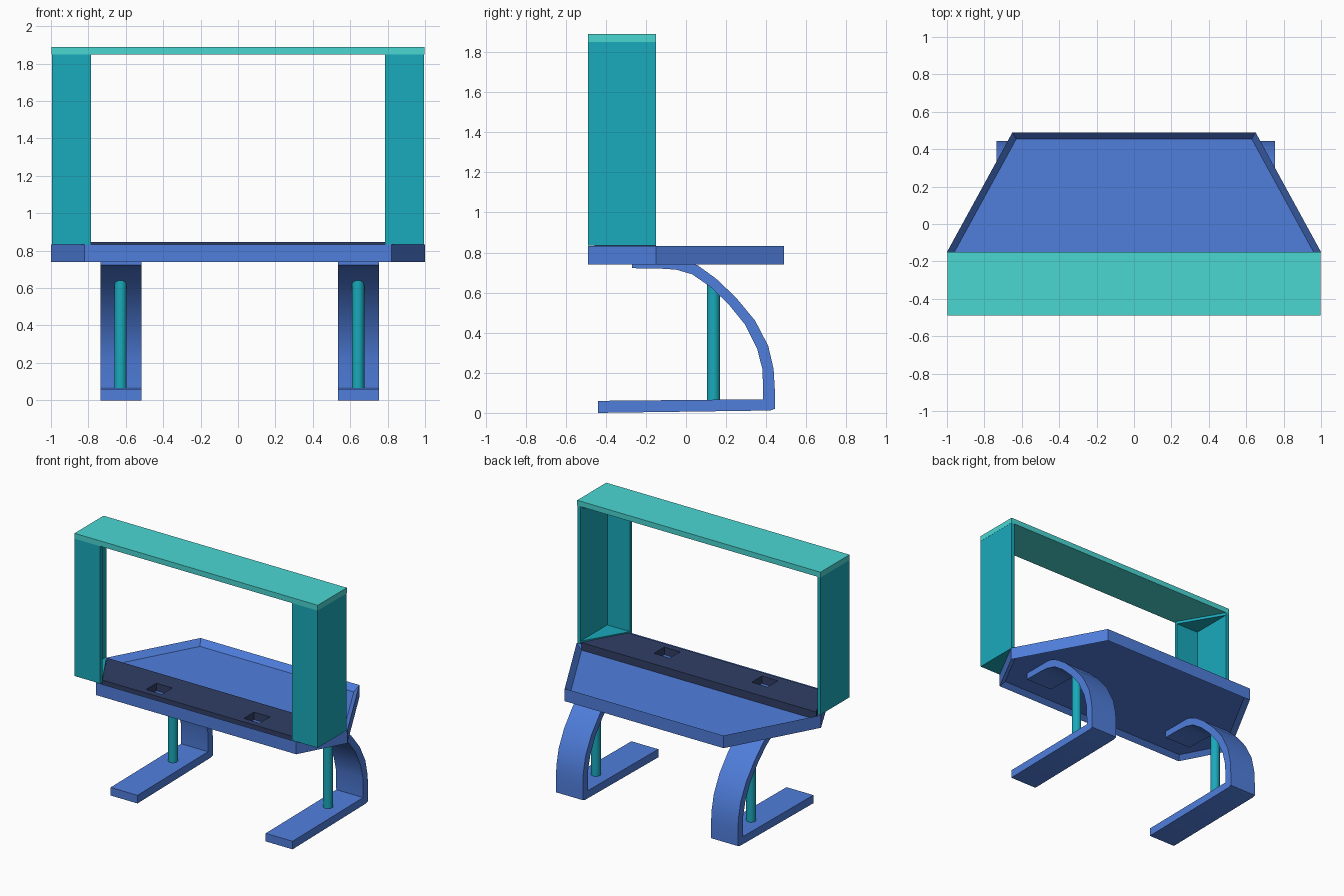
import bpy, bmesh
from mathutils import Vector

if "Cube" in bpy.data.objects:
    bpy.data.objects.remove(bpy.data.objects["Cube"])


def material(name, color):
    m = bpy.data.materials.new(name)
    m.diffuse_color = (*color, 1)
    m.use_nodes = True
    m.node_tree.nodes["Principled BSDF"].inputs["Base Color"].default_value = m.diffuse_color
    return m


BLUE = material("blue", (0.08, 0.21, 0.72))
TEAL = material("teal", (0.01, 0.40, 0.50))
AQUA = material("aqua", (0.07, 0.68, 0.65))
NAVY = material("navy", (0.03, 0.05, 0.13))


def add_prism(bm, points, offset):
    """Extrude a closed 3D polygon along an offset."""
    face = bm.faces.new([bm.verts.new(p) for p in points])
    new = bmesh.ops.extrude_face_region(bm, geom=[face], use_keep_orig=True)
    bmesh.ops.translate(bm, vec=Vector(offset),
                        verts=[g for g in new["geom"] if isinstance(g, bmesh.types.BMVert)])
    bmesh.ops.recalc_face_normals(bm, faces=bm.faces)


def finish(bm, name, mat, smooth=False):
    bmesh.ops.recalc_face_normals(bm, faces=bm.faces)
    mesh = bpy.data.meshes.new(name)
    bm.to_mesh(mesh)
    bm.free()
    obj = bpy.data.objects.new(name, mesh)
    bpy.context.collection.objects.link(obj)
    mesh.materials.append(mat)
    if smooth:
        bpy.ops.object.select_all(action='DESELECT')
        obj.select_set(True)
        bpy.context.view_layer.objects.active = obj
        bpy.ops.object.shade_smooth_by_angle()
    return obj


def plan(points, z):
    return [(x, y, z) for x, y in points]


def box(bm, x0, x1, y0, y1, z0, z1):
    add_prism(bm, plan([(x0, y0), (x1, y0), (x1, y1), (x0, y1)], z0), (0, 0, z1 - z0))


# six-sided tabletop, recessed inside its rim above and below
bm = bmesh.new()
add_prism(bm, plan([(-.82, -.49), (.82, -.49), (1, -.15), (.65, .49), (-.65, .49), (-1, -.15)], .74),
          (0, 0, .093))
for side, depth in ((1, -.043), (-1, .03)):
    face = max(bm.faces, key=lambda f: f.calc_center_median().z * side)
    bmesh.ops.inset_region(bm, faces=[face], thickness=.035, use_even_offset=True)
    bmesh.ops.translate(bm, verts=face.verts, vec=(0, 0, depth))
finish(bm, "tabletop", BLUE)

# dark front strip with two cable holes
bm = bmesh.new()
add_prism(bm, plan([(-.80, -.457), (.80, -.457), (.962, -.15), (-.962, -.15)], .785), (0, 0, .061))
strip = finish(bm, "front_strip", NAVY)
bm = bmesh.new()
for x in (-.4, .4):
    box(bm, x - .065, x + .065, -.41, -.29, .7, .95)
cutter = finish(bm, "hole_cutter", NAVY)
cutter.hide_render = True
cutter.hide_set(True)
cut = strip.modifiers.new("holes", 'BOOLEAN')
cut.object = cutter
cut.solver = 'EXACT'

# corner pillars: two walls with a triangular cap at each end
T = .025
for s, side in ((-1, "left"), (1, "right")):
    bm = bmesh.new()
    wall = [(.785, -.49), (.995, -.49), (.995, -.15), (.995 - T, -.15), (.995 - T, -.49 + T), (.785, -.49 + T)]
    add_prism(bm, plan([(s * x, y) for x, y in wall], .834), (0, 0, 1.016))
    tri = [(.785, -.49 + T), (.995 - T, -.49 + T), (.995 - T, -.15)]
    for z in (.834, 1.83):
        add_prism(bm, plan([(s * x, y) for x, y in tri], z), (0, 0, .02))
    finish(bm, side + "_pillar", TEAL)

# top shelf
bm = bmesh.new()
box(bm, -.996, .996, -.49, -.15, 1.85, 1.89)
finish(bm, "top_shelf", AQUA)

# curved legs (side profile in y, z) and their support posts
profile = [(-.44, .0), (.42, .012), (.443, .02), (.443, .12), (.437, .22), (.41, .335), (.345, .46),
           (.25, .575), (.15, .67), (.06, .735), (0, .762), (-.05, .772), (-.27, .772),
           (-.27, .722), (-.13, .72), (-.05, .715), (.03, .692), (.12, .63), (.21, .545),
           (.295, .44), (.355, .32), (.382, .215), (.385, .068), (-.44, .06)]
for x, side in ((-.625, "left"), (.645, "right")):
    bm = bmesh.new()
    add_prism(bm, [(x - .11, y, z) for y, z in profile], (.22, 0, 0))
    finish(bm, side + "_leg", BLUE, True)

    bm = bmesh.new()
    bmesh.ops.create_cone(bm, cap_ends=True, segments=24, radius1=.033, radius2=.033, depth=.59)
    bmesh.ops.translate(bm, verts=bm.verts, vec=(x - .003, .137, .345))
    finish(bm, side + "_post", TEAL, True)
